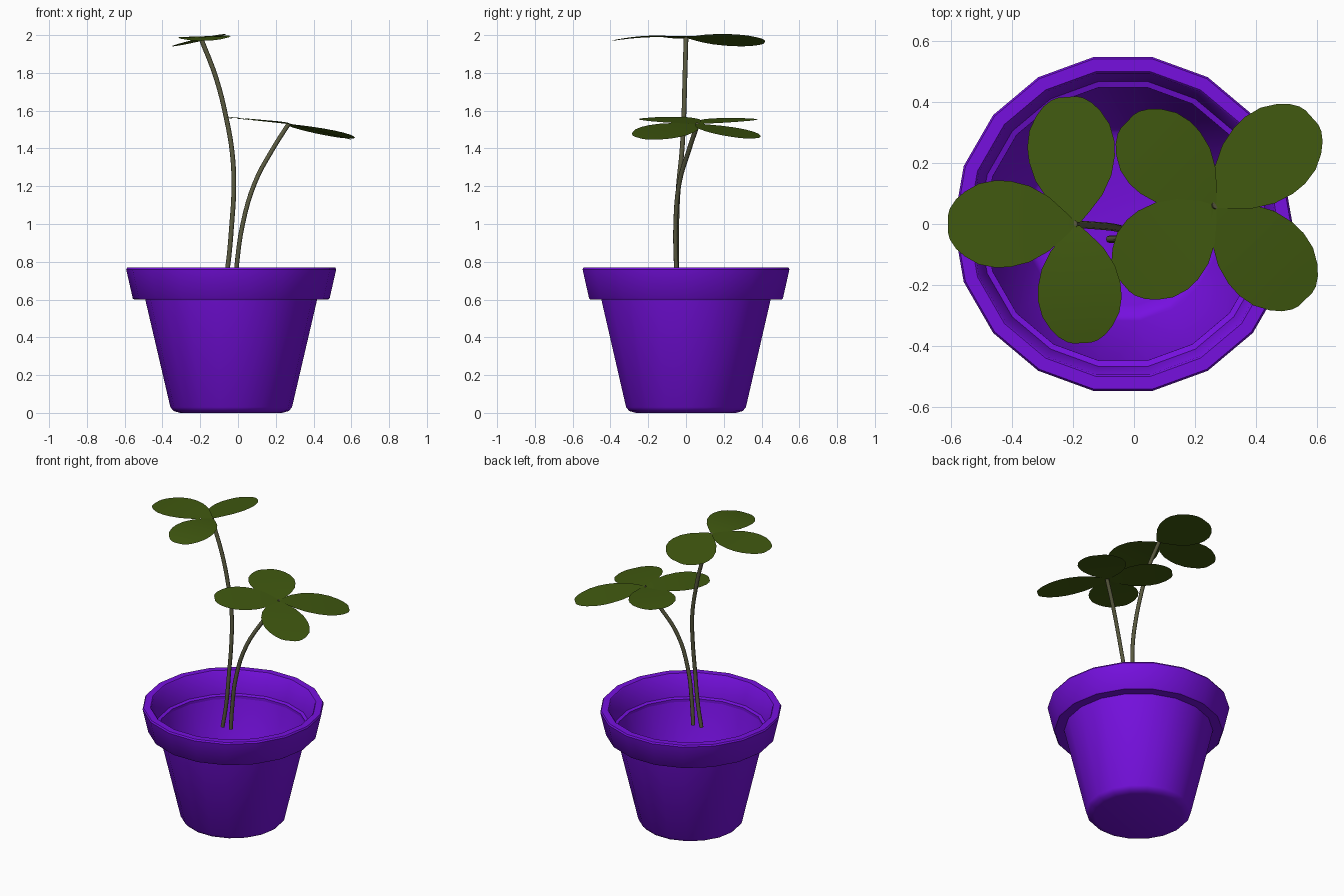
import bpy, bmesh, math
from mathutils import Vector

if "Cube" in bpy.data.objects:
    bpy.data.objects.remove(bpy.data.objects["Cube"])


def material(name, rgb):
    m = bpy.data.materials.new(name)
    m.diffuse_color = (*rgb, 1)
    m.use_nodes = True
    m.node_tree.nodes["Principled BSDF"].inputs["Base Color"].default_value = m.diffuse_color
    return m


PURPLE = material("purple_glaze", (0.18, 0.005, 0.74))
GREEN = material("leaf_green", (0.052, 0.1, 0.005))
STEM = material("stem_olive", (0.1, 0.1, 0.05))


def make_object(name, bm, mat, angle):
    me = bpy.data.meshes.new(name)
    bm.to_mesh(me)
    bm.free()
    ob = bpy.data.objects.new(name, me)
    bpy.context.collection.objects.link(ob)
    me.materials.append(mat)
    bpy.ops.object.select_all(action='DESELECT')
    ob.select_set(True)
    bpy.context.view_layer.objects.active = ob
    bpy.ops.object.shade_smooth_by_angle(angle=math.radians(angle))
    return ob


# Pot: 18-sided lathe, thin body with a thick rim and an inner ledge
def pot():
    sides, cx = 18, -0.036
    body = [(0.27, 0.0), (0.305, 0.01), (0.322, 0.03), (0.455, 0.6)]
    rim = [(0.455, 0.6), (0.514, 0.6), (0.521, 0.606), (0.556, 0.76), (0.55, 0.77),
           (0.508, 0.77), (0.502, 0.764), (0.474, 0.625), (0.455, 0.618), (0.455, 0.6)]
    bm = bmesh.new()

    def ring(r, z):
        return [bm.verts.new((cx + r * math.cos(math.tau * i / sides),
                              r * math.sin(math.tau * i / sides), z)) for i in range(sides)]

    for profile in (body, rim):
        rings = [ring(r, z) for r, z in profile]
        for a, b in zip(rings, rings[1:]):
            for i in range(sides):
                j = (i + 1) % sides
                bm.faces.new((a[i], a[j], b[j], b[i]))
        if profile is body:
            bm.faces.new(rings[0][::-1])
    bmesh.ops.remove_doubles(bm, verts=bm.verts, dist=1e-4)
    make_object("pot", bm, PURPLE, 40)


# Stem: slim tube swept along a smooth path
def stem(name, pts, radius=0.0125, sides=8):
    cu = bpy.data.curves.new(name, 'CURVE')
    cu.dimensions = '3D'
    cu.bevel_depth = radius
    cu.bevel_resolution = 2
    cu.resolution_u = 4
    cu.use_fill_caps = True
    sp = cu.splines.new('BEZIER')
    sp.bezier_points.add(len(pts) - 1)
    for bp, p in zip(sp.bezier_points, pts):
        bp.co = p
        bp.handle_left_type = bp.handle_right_type = 'AUTO'
    cu.materials.append(STEM)
    bpy.context.collection.objects.link(bpy.data.objects.new(name, cu))


# Leaf: rounded blade on a tilted plane, arched along its length
WIDTHS = [(0, 0.012), (0.08, 0.045), (0.2, 0.09), (0.35, 0.125), (0.5, 0.141), (0.62, 0.143),
          (0.75, 0.132), (0.86, 0.106), (0.93, 0.08), (0.975, 0.052), (0.99, 0.03)]


def leaf(name, hub, angle, length, wide, slope, arch):
    a = math.radians(angle)
    along, across = Vector((math.cos(a), math.sin(a))), Vector((-math.sin(a), math.cos(a)))
    bm = bmesh.new()
    rows = []
    for t, w in WIDTHS:
        row = []
        for s in (-1, -0.5, 0, 0.5, 1):
            p = along * (t * length) + across * (s * w * wide)
            z = slope[0] * p.x + slope[1] * p.y + arch * 4 * t * (1 - t)
            row.append(bm.verts.new((hub[0] + p.x, hub[1] + p.y, hub[2] + z)))
        rows.append(row)
    for r, q in zip(rows, rows[1:]):
        for i in range(4):
            bm.faces.new((r[i], q[i], q[i + 1], r[i + 1]))
    make_object(name, bm, GREEN, 60)


pot()
stem("tall_stem", [(-0.08, -0.05, 0.63), (-0.055, -0.05, 0.77), (-0.033, -0.049, 1.0),
                   (-0.022, -0.04, 1.2), (-0.031, -0.022, 1.38), (-0.062, -0.012, 1.56),
                   (-0.115, -0.006, 1.77), (-0.197, 0.0, 1.985)])
stem("short_stem", [(-0.02, -0.048, 0.63), (-0.008, -0.052, 0.77), (0.025, -0.055, 1.0),
                    (0.09, -0.035, 1.22), (0.18, 0.015, 1.39), (0.268, 0.062, 1.53)])

# Three leaves on the tall stem: hub, direction, length, width, slope, arch
top = (-0.197, 0.0, 1.987)
leaf("tall_leaf_left", top, 180, 0.417, 1.0, (0.015, 0), 0.011)
leaf("tall_leaf_back", (-0.187, 0.005, 1.987), 94.5, 0.417, 1.0, (0.22, -0.04), 0.0)
leaf("tall_leaf_front", (-0.19, -0.005, 1.987), 273, 0.39, 0.96, (0.03, 0.045), 0.014)

# Four leaves on the short stem
low = (0.263, 0.062, 1.53)
leaf("short_leaf_back_left", low, 136, 0.4, 1.0, (-0.08, 0.02), 0.005)
leaf("short_leaf_front_left", low, 221, 0.4, 1.06, (-0.1, -0.01), 0.006)
leaf("short_leaf_back_right", low, 42, 0.435, 1.03, (-0.15, -0.1), 0.005)
leaf("short_leaf_front_right", low, -46, 0.435, 1.03, (-0.25, 0.0), 0.005)
